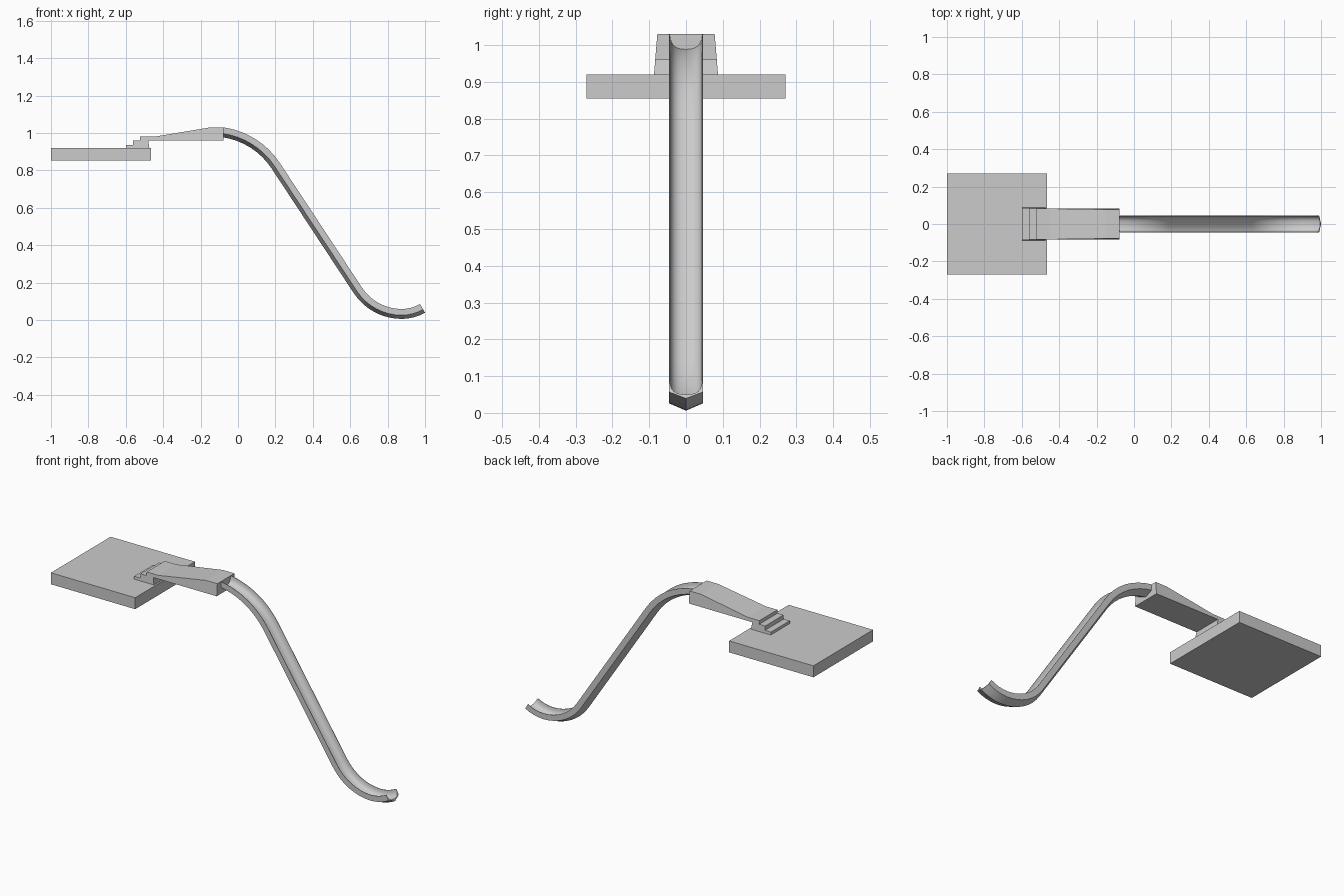
import bpy, bmesh, math
from math import sin, cos, radians

if "Cube" in bpy.data.objects:
    bpy.data.objects.remove(bpy.data.objects["Cube"])

grey = bpy.data.materials.new("plain_grey")
grey.diffuse_color = (0.6, 0.6, 0.6, 1)
grey.use_nodes = True
grey.node_tree.nodes["Principled BSDF"].inputs["Base Color"].default_value = grey.diffuse_color


def finish(bm, name):
    bmesh.ops.recalc_face_normals(bm, faces=bm.faces)
    me = bpy.data.meshes.new(name)
    bm.to_mesh(me)
    bm.free()
    ob = bpy.data.objects.new(name, me)
    bpy.context.collection.objects.link(ob)
    me.materials.append(grey)
    return ob


def side_profile(name, pts, half_width):
    """Extrude an x-z outline across y; half_width is a function of z."""
    bm = bmesh.new()
    a = [bm.verts.new((x, -half_width(z), z)) for x, z in pts]
    b = [bm.verts.new((x, half_width(z), z)) for x, z in pts]
    bm.faces.new(a)
    bm.faces.new(b[::-1])
    for i in range(len(pts)):
        j = (i + 1) % len(pts)
        bm.faces.new((a[i], b[i], b[j], a[j]))
    return finish(bm, name)


def taper(z):
    return 0.087 - (z - 0.92) * 0.082


# Square platform
side_profile("platform", [(-1, 0.854), (-0.464, 0.854), (-0.464, 0.92), (-1, 0.92)],
             lambda z: 0.271)

# Steps standing on the platform
side_profile("steps", [(-0.6, 0.92), (-0.6, 0.936), (-0.562, 0.936), (-0.562, 0.96),
                       (-0.48, 0.96), (-0.474, 0.92)], taper)

# Sloped head block between steps and chute
side_profile("head_block", [(-0.524, 0.96), (-0.524, 0.98), (-0.45, 0.98), (-0.15, 1.03),
                            (-0.077, 1.03), (-0.077, 0.96)], taper)

# Chute path (x, z, downward angle): arc, straight run, arc, upturned lip
A0, A1, A2 = radians(8), radians(56.4), radians(-30)
path = []
R = 0.432
for i in range(9):
    a = A0 + (A1 - A0) * i / 8
    path.append((-0.077 + R * (sin(a) - sin(A0)), 1.03 - R * (cos(A0) - cos(a)), a))
for i in range(9):
    a = A1 * (1 - i / 8)
    path.append((0.875 - 0.254 * sin(a), 0.059 + 0.254 * (1 - cos(a)), a))
for i in range(1, 5):
    a = A2 * i / 4
    path.append((0.875 - 0.197 * sin(a), 0.059 + 0.197 * (1 - cos(a)), a))

# Chute section (y, depth): five-sided outside, rounded trough inside
W = 0.046
section = [(-W, 0), (-W, 0.033), (0, 0.053), (W, 0.033), (W, 0)]
for i in range(13):
    t = math.pi * i / 12
    section.append((0.0435 * math.copysign(abs(cos(t)) ** 0.75, cos(t)),
                    0.041 * sin(t) ** 0.85 if 0 < i < 12 else 0))

bm = bmesh.new()
rings = [[bm.verts.new((x - d * sin(a), y, z - d * cos(a))) for y, d in section]
         for x, z, a in path]
n = len(section)
for r, s in zip(rings, rings[1:]):
    for i in range(n):
        j = (i + 1) % n
        bm.faces.new((r[i], r[j], s[j], s[i]))
bm.faces.new(rings[0])
bm.faces.new(rings[-1])
chute = finish(bm, "chute")
bpy.context.view_layer.objects.active = chute
chute.select_set(True)
bpy.ops.object.shade_smooth_by_angle(angle=radians(28))
